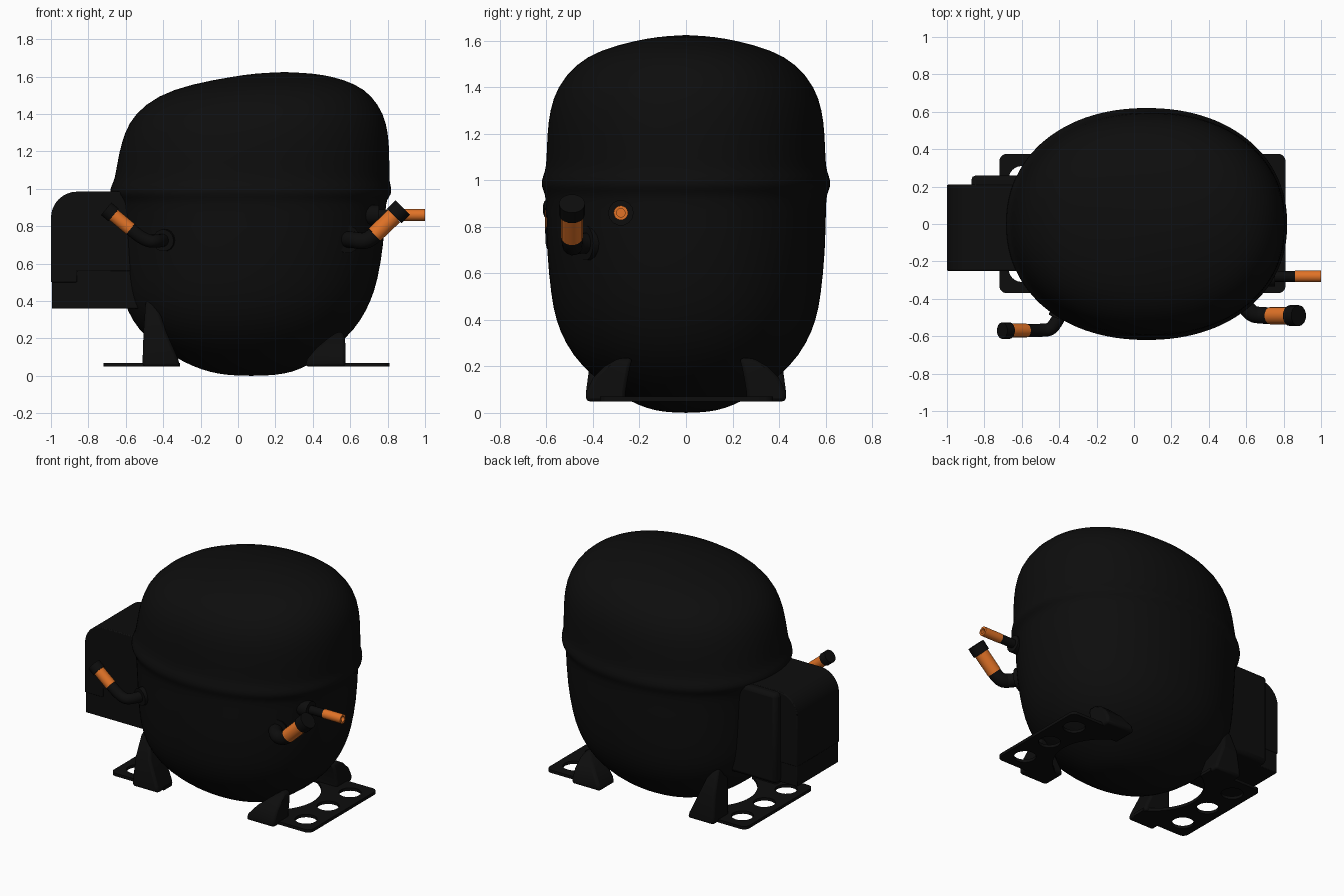
import bpy, bmesh, math
from mathutils import Vector

cube = bpy.data.objects.get("Cube")
if cube:
    bpy.data.objects.remove(cube, do_unlink=True)


def material(name, rgb):
    m = bpy.data.materials.new(name)
    m.use_nodes = True
    m.diffuse_color = (*rgb, 1)
    bsdf = m.node_tree.nodes["Principled BSDF"]
    bsdf.inputs["Base Color"].default_value = (*rgb, 1)
    bsdf.inputs["Roughness"].default_value = 0.6
    return m


BLACK = material("black enamel", (0.004, 0.004, 0.004))
COPPER = material("copper", (0.75, 0.17, 0.02))


def finish(ob, mat, angle=35):
    ob.data.materials.clear()
    ob.data.materials.append(mat)
    bpy.ops.object.select_all(action='DESELECT')
    ob.select_set(True)
    bpy.context.view_layer.objects.active = ob
    if ob.type == 'CURVE':
        bpy.ops.object.convert(target='MESH')
        ob = bpy.context.object
    bpy.ops.object.shade_smooth_by_angle(angle=math.radians(angle))
    return ob


def from_bmesh(name, bm, mat, angle=35):
    bmesh.ops.recalc_face_normals(bm, faces=bm.faces)
    me = bpy.data.meshes.new(name)
    bm.to_mesh(me)
    bm.free()
    ob = bpy.data.objects.new(name, me)
    bpy.context.collection.objects.link(ob)
    return finish(ob, mat, angle)


def loft(bm, rings):
    """Skin a list of equally sized closed vertex loops."""
    for a, b in zip(rings, rings[1:]):
        for i in range(len(a)):
            j = (i + 1) % len(a)
            bm.faces.new((a[i], a[j], b[j], b[i]))


# Shell: horizontal rings given as height, x min, x max, half depth
SECTIONS = [
    (0.004, -0.06, 0.20, 0.10), (0.02, -0.15, 0.29, 0.17), (0.05, -0.24, 0.36, 0.24),
    (0.1, -0.34, 0.45, 0.33), (0.2, -0.49, 0.58, 0.45), (0.3, -0.57, 0.66, 0.52),
    (0.4, -0.61, 0.71, 0.56), (0.5, -0.63, 0.745, 0.58), (0.7, -0.64, 0.78, 0.6),
    (0.9, -0.65, 0.79, 0.602), (0.94, -0.66, 0.795, 0.606), (0.97, -0.685, 0.82, 0.621),
    (1.0, -0.685, 0.822, 0.622), (1.04, -0.665, 0.81, 0.606), (1.08, -0.655, 0.81, 0.6),
    (1.2, -0.635, 0.81, 0.597), (1.3, -0.607, 0.803, 0.586), (1.4, -0.555, 0.78, 0.555),
    (1.5, -0.43, 0.715, 0.475), (1.56, -0.25, 0.63, 0.37), (1.6, -0.03, 0.51, 0.22),
    (1.617, 0.09, 0.40, 0.12),
]
SEGMENTS = 56
bm = bmesh.new()
rings = []
for z, x0, x1, depth in SECTIONS:
    ring = []
    for i in range(SEGMENTS):
        a = math.tau * i / SEGMENTS
        c, s = math.cos(a), math.sin(a)
        k = (abs(c) ** 2.15 + abs(s) ** 2.15) ** (-1 / 2.15)
        ring.append(bm.verts.new(((x0 + x1) / 2 + (x1 - x0) / 2 * c * k, depth * s * k, z)))
    rings.append(ring)
loft(bm, rings)
for ring, tip in ((rings[0], (0.07, 0, 0)), (rings[-1], (0.25, 0, 1.625))):
    v = bm.verts.new(tip)
    for i in range(SEGMENTS):
        bm.faces.new((ring[i], ring[(i + 1) % SEGMENTS], v))
shell = from_bmesh("shell", bm, BLACK, 60)
shell.modifiers.new("smooth", 'SUBSURF').levels = 1
shell.modifiers["smooth"].render_levels = 1


# Terminal box: side profiles in x and z, extruded along y
def side_block(name, profile, y0, y1, bevel):
    bm = bmesh.new()
    loops = [[bm.verts.new((x, y, z)) for x, z in profile] for y in (y0, y1)]
    loft(bm, loops)
    for loop in loops:
        bm.faces.new(loop)
    ob = from_bmesh(name, bm, BLACK)
    mod = ob.modifiers.new("edges", 'BEVEL')
    mod.width, mod.segments = bevel, 2
    mod.limit_method, mod.angle_limit = 'ANGLE', math.radians(40)
    return ob


def corner(cx, cz, r, steps=8):
    """Upper left rounded corner, from the left side to the top."""
    return [(cx - r * math.cos(t * math.pi / 2 / steps), cz + r * math.sin(t * math.pi / 2 / steps))
            for t in range(steps + 1)]


cover = [(-0.5, 0.56), (-0.86, 0.56), (-0.86, 0.5), (-1, 0.5)] + corner(-0.86, 0.845, 0.14) + [(-0.5, 0.985)]
side_block("terminal_cover", cover, -0.25, 0.21, 0.006)
side_block("terminal_tray", [(-0.5, 0.36), (-0.995, 0.36), (-0.995, 0.58), (-0.5, 0.58)], -0.245, 0.205, 0.005)
side_block("cover_side_bulge", [(-0.5, 0.36), (-0.87, 0.36), (-0.87, 0.983), (-0.5, 0.983)], 0, 0.26, 0.025)

# Mounting plates: U-shaped sheets with three holes, mirrored about MID
MID = 0.045


def spline(curve, pts):
    sp = curve.splines.new('POLY')
    sp.points.add(len(pts) - 1)
    for p, (x, y) in zip(sp.points, pts):
        p.co = (x, y, 0, 1)
    sp.use_cyclic_u = True


def arc(cx, cy, rx, ry, a0, a1, n):
    return [(cx + rx * math.cos(math.radians(a0 + (a1 - a0) * i / n)),
             cy + ry * math.sin(math.radians(a0 + (a1 - a0) * i / n))) for i in range(n + 1)]


for side, label in ((-1, "right"), (1, "left")):
    cu = bpy.data.curves.new(label + "_mounting_plate", 'CURVE')
    cu.dimensions, cu.fill_mode, cu.extrude = '2D', 'BOTH', 0.01
    outline = [(0.355, -0.37)] + arc(0.725, -0.33, 0.04, 0.04, -90, 0, 6)
    outline += arc(0.725, 0.335, 0.04, 0.04, 0, 90, 6) + [(0.355, 0.375)]
    outline += arc(0, 0, 0.53, 0.38, 48, -48, 24)
    spline(cu, [(MID + side * x, y) for x, y in outline])
    for y in (-0.24, 0, 0.24):
        spline(cu, [(MID + side * x, py) for x, py in arc(0.645, y, 0.07, 0.07, 0, 345, 23)])
    plate = bpy.data.objects.new(cu.name, cu)
    plate.location.z = 0.06
    bpy.context.collection.objects.link(plate)
    finish(plate, BLACK)

# Legs: pressed gussets rising from the plate ends to the shell
LEGS = {
    "right": [(0.05, -0.51, -0.31, 0.26, 0.43), (0.09, -0.51, -0.32, 0.26, 0.43),
              (0.24, -0.505, -0.385, 0.25, 0.41), (0.38, -0.495, -0.43, 0.25, 0.36),
              (0.43, -0.48, -0.45, 0.25, 0.32)],
    "left": [(0.05, 0.36, 0.575, 0.26, 0.43), (0.09, 0.37, 0.575, 0.26, 0.43),
             (0.15, 0.42, 0.575, 0.25, 0.40), (0.2, 0.48, 0.572, 0.24, 0.35),
             (0.235, 0.53, 0.56, 0.23, 0.29)],
}
for label, levels in LEGS.items():
    for face, sign in (("front", -1), ("back", 1)):
        bm = bmesh.new()
        loops = [[bm.verts.new((x, sign * y, z)) for x, y in ((x0, y0), (x1, y0), (x1, y1), (x0, y1))]
                 for z, x0, x1, y0, y1 in levels]
        loft(bm, loops)
        bm.faces.new(loops[0])
        bm.faces.new(loops[-1])
        leg = from_bmesh(face + "_" + label + "_leg", bm, BLACK, 50)
        mod = leg.modifiers.new("edges", 'BEVEL')
        mod.width, mod.segments = 0.015, 2


# Pipes: round tubes swept along short paths
def pipe(name, points, radius, mat, smooth=False):
    cu = bpy.data.curves.new(name, 'CURVE')
    cu.dimensions, cu.bevel_depth, cu.bevel_resolution = '3D', radius, 5
    cu.use_fill_caps, cu.resolution_u = True, 8
    sp = cu.splines.new('NURBS' if smooth else 'POLY')
    sp.points.add(len(points) - 1)
    for p, co in zip(sp.points, points):
        p.co = (*co, 1)
    if smooth:
        sp.order_u, sp.use_endpoint_u = 3, True
    ob = bpy.data.objects.new(name, cu)
    bpy.context.collection.objects.link(ob)
    return finish(ob, mat)


def stub(name, elbow, tip, cap, radius):
    """Bent black tube, copper sleeve and end cap."""
    pipe(name + "_elbow", elbow, radius * 0.95, BLACK, True)
    pipe(name + "_sleeve", [elbow[-1], tip], radius, COPPER)
    pipe(name + "_cap", [tip, cap], radius * 1.2, BLACK)
    root = Vector(elbow[0])
    pipe(name + "_collar", [root, root.lerp(Vector(elbow[1]), 0.6)], radius * 1.6, BLACK)


stub("process_pipe", [(-0.37, -0.42, 0.73), (-0.42, -0.56, 0.72), (-0.50, -0.57, 0.72), (-0.575, -0.57, 0.785)],
     (-0.665, -0.57, 0.86), (-0.705, -0.57, 0.893), 0.037)
stub("suction_pipe", [(0.55, -0.36, 0.73), (0.61, -0.48, 0.73), (0.69, -0.49, 0.715), (0.73, -0.49, 0.755)],
     (0.835, -0.49, 0.855), (0.88, -0.49, 0.9), 0.047)

# Discharge pipe: black root and an open copper tube
pipe("discharge_collar", [(0.66, -0.28, 0.86), (0.755, -0.28, 0.86)], 0.055, BLACK)
pipe("discharge_root", [(0.7, -0.28, 0.86), (0.865, -0.28, 0.86)], 0.029, BLACK)
bm = bmesh.new()
tube = [[bm.verts.new((x, y, z)) for y, z in arc(-0.28, 0.86, r, r, 0, 345, 23)]
        for x, r in ((0.86, 0.031), (1, 0.031), (1, 0.018), (0.9, 0.018))]
loft(bm, tube)
bm.faces.new(tube[0])
bm.faces.new(tube[-1])
from_bmesh("discharge_tube", bm, COPPER)
